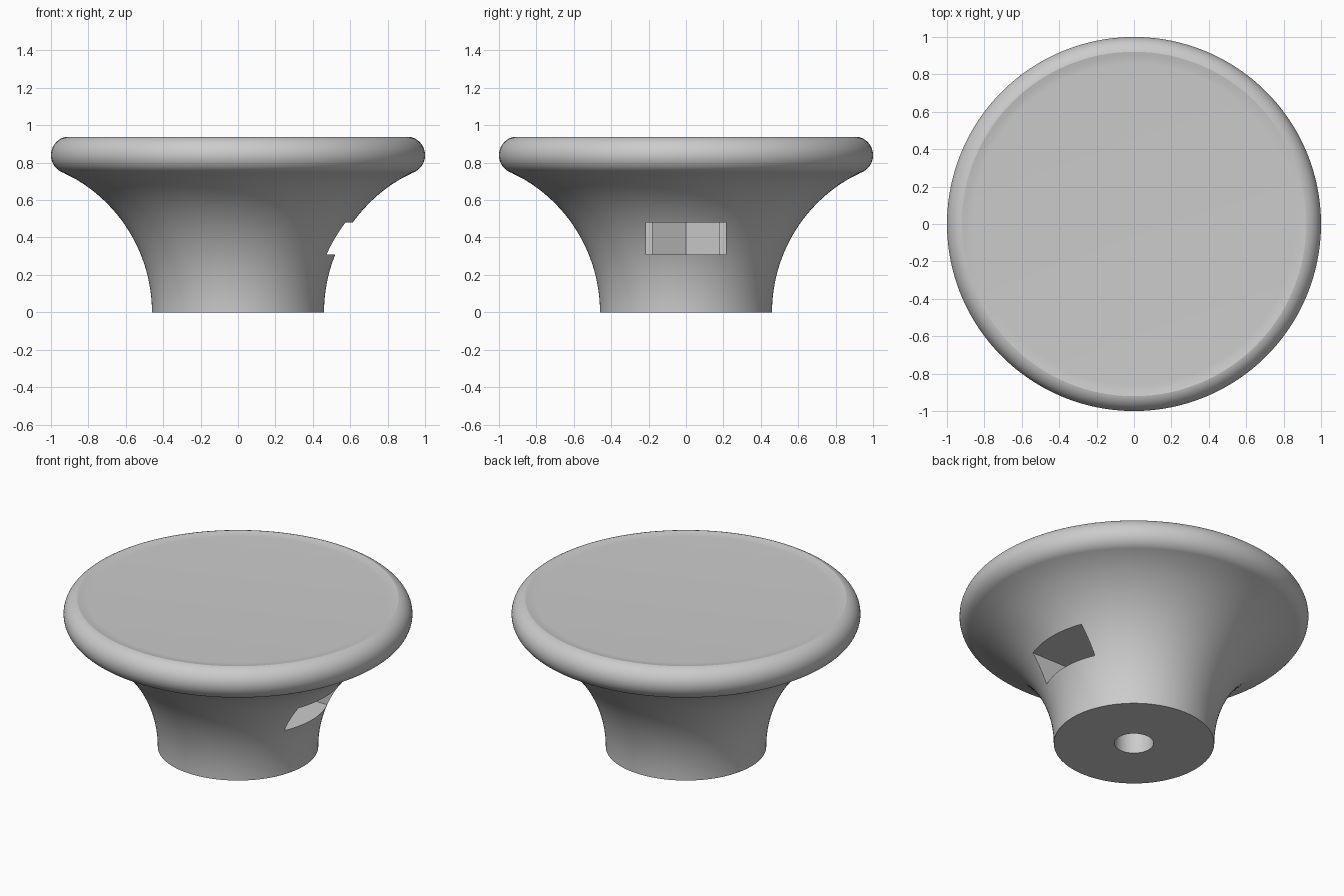
import bpy, bmesh
from math import sin, cos, pi, radians, sqrt

old = bpy.data.objects.get("Cube")
if old:
    bpy.data.objects.remove(old, do_unlink=True)

grey = bpy.data.materials.new("plain grey")
grey.use_nodes = True
colour = (0.6, 0.6, 0.6, 1)
grey.diffuse_color = colour
grey.node_tree.nodes["Principled BSDF"].inputs["Base Color"].default_value = colour


def finish(bm, name):
    bmesh.ops.recalc_face_normals(bm, faces=bm.faces)
    mesh = bpy.data.meshes.new(name)
    bm.to_mesh(mesh)
    bm.free()
    mesh.materials.append(grey)
    obj = bpy.data.objects.new(name, mesh)
    bpy.context.collection.objects.link(obj)
    return obj


def lathe(name, profile, steps=128):
    """Closed solid of revolution; the first and last points become flat caps."""
    bm = bmesh.new()
    rings = [[bm.verts.new((r * cos(2 * pi * i / steps), r * sin(2 * pi * i / steps), z))
              for i in range(steps)] for r, z in profile]
    for low, high in zip(rings, rings[1:]):
        for i in range(steps):
            j = (i + 1) % steps
            bm.faces.new((low[i], low[j], high[j], high[i]))
    bm.faces.new(rings[0][::-1])
    bm.faces.new(rings[-1])
    return finish(bm, name)


def prism(name, outline, z0, z1):
    bm = bmesh.new()
    base = bm.faces.new([bm.verts.new((x, y, z0)) for x, y in outline])
    new = bmesh.ops.extrude_face_region(bm, geom=[base])["geom"]
    top = [v for v in new if isinstance(v, bmesh.types.BMVert)]
    bmesh.ops.translate(bm, verts=top, vec=(0, 0, z1 - z0))
    return finish(bm, name)


# Knob: flared neck, rounded rim, slightly dished top
flare = 0.826
neck = [(0.46 + flare - sqrt(flare**2 - z**2), z) for z in (0.742 * i / 24 for i in range(24))]
rim = [(0.9 + 0.1 * cos(radians(a)), 0.84 + 0.1 * sin(radians(a))) for a in range(-70, 79, 4)]
dish = [(0.9, 0.934), (0.88, 0.931), (0.86, 0.93)]
knob = lathe("knob", neck + rim + dish)

# Cutters: screw bore from below, nut pocket with a slot opening at the side
bore = lathe("bore_cutter", [(0.112, -0.1), (0.112, 0.6)], 64)
half = [(-0.104, 0.18), (0.104, 0.18), (0.104, 0.215), (1, 0.215)]
outline = [(-0.207, 0)] + half + [(x, -y) for x, y in reversed(half)]
pocket = prism("nut_slot_cutter", outline, 0.31, 0.48)

bpy.ops.object.select_all(action='DESELECT')
bpy.context.view_layer.objects.active = knob
knob.select_set(True)
for cutter in (pocket, bore):
    cut = knob.modifiers.new(cutter.name, 'BOOLEAN')
    cut.operation = 'DIFFERENCE'
    cut.solver = 'EXACT'
    cut.object = cutter
    bpy.ops.object.modifier_apply(modifier=cut.name)
    bpy.data.objects.remove(cutter, do_unlink=True)

bpy.ops.object.shade_smooth_by_angle(angle=radians(22))
